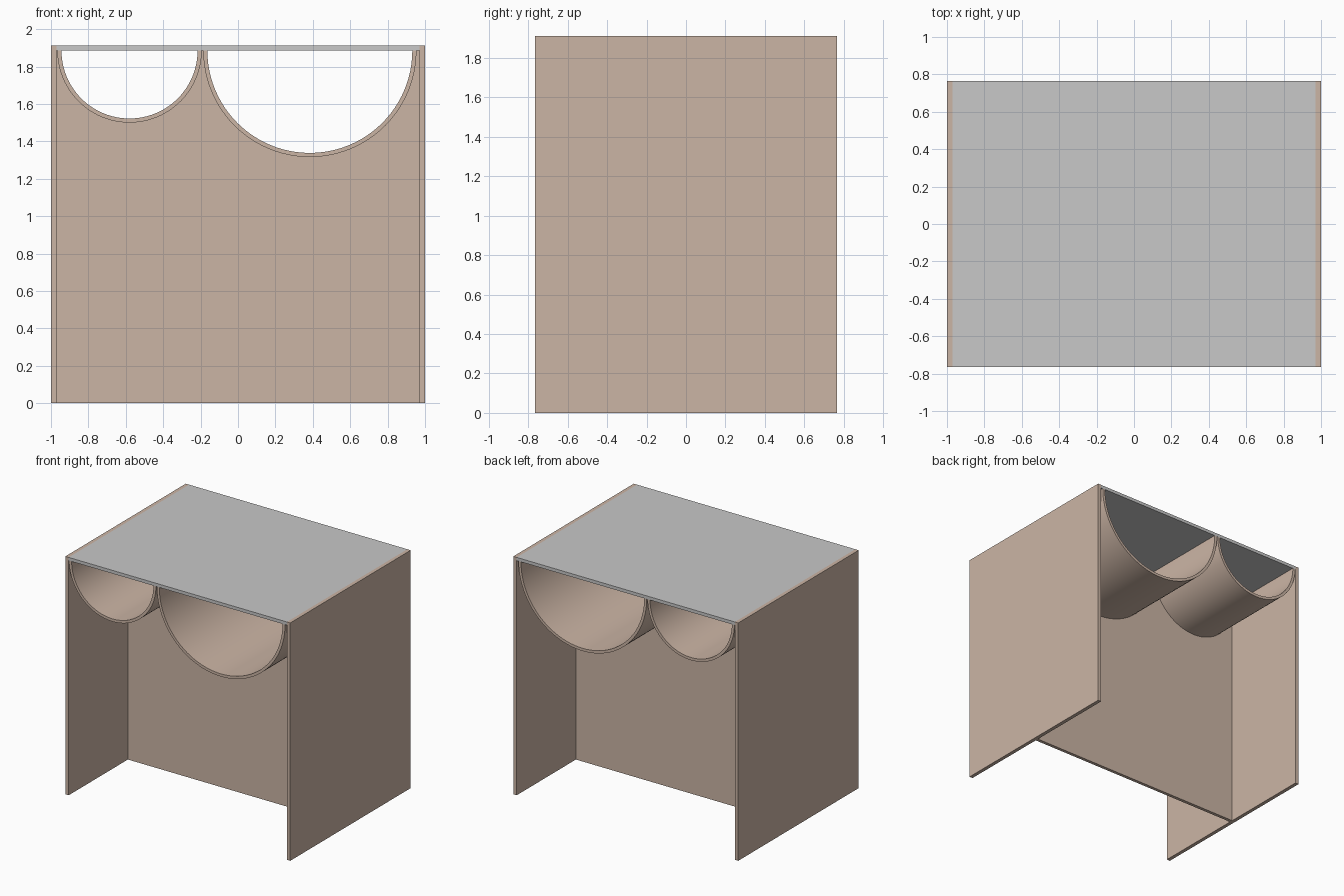
import bpy
import bmesh
from math import cos, sin, pi, radians

cube = bpy.data.objects.get("Cube")
if cube:
    bpy.data.objects.remove(cube)

DEPTH = 0.765      # half depth of the whole piece
HEIGHT = 1.912
INNER = 0.97       # inner face of the side panels
UNDER = 1.886      # underside of the top
WALL = 0.022       # trough thickness
TROUGHS = {"small_trough": (-0.58, 0.386), "large_trough": (0.384, 0.57)}


def material(name, colour):
    mat = bpy.data.materials.new(name)
    mat.use_nodes = True
    mat.diffuse_color = (*colour, 1)
    mat.node_tree.nodes["Principled BSDF"].inputs["Base Color"].default_value = (*colour, 1)
    return mat


wood = material("warm tan wood", (0.60, 0.46, 0.375))
grey = material("light grey", (0.58, 0.58, 0.58))


def extrude_profile(name, profile, y0, y1, mat):
    """Extrude a closed (x, z) outline along y."""
    bm = bmesh.new()
    face = bm.faces.new([bm.verts.new((x, y0, z)) for x, z in profile])
    result = bmesh.ops.extrude_face_region(bm, geom=[face])
    verts = [v for v in result["geom"] if isinstance(v, bmesh.types.BMVert)]
    bmesh.ops.translate(bm, verts=verts, vec=(0, y1 - y0, 0))
    bmesh.ops.recalc_face_normals(bm, faces=bm.faces)
    mesh = bpy.data.meshes.new(name)
    bm.to_mesh(mesh)
    bm.free()
    mesh.materials.append(mat)
    obj = bpy.data.objects.new(name, mesh)
    bpy.context.collection.objects.link(obj)
    return obj


def rectangle(x0, x1, z0, z1):
    return [(x0, z0), (x1, z0), (x1, z1), (x0, z1)]


def lower_arc(cx, radius, steps=48):
    """Half circle hanging below the top, from left to right."""
    angles = [pi + pi * i / steps for i in range(steps + 1)]
    return [(cx + radius * cos(a), UNDER + radius * sin(a)) for a in angles]


# Side panels and top
extrude_profile("right_side_panel", rectangle(-1, -INNER, 0, HEIGHT), -DEPTH, DEPTH, wood)
extrude_profile("left_side_panel", rectangle(INNER, 1, 0, HEIGHT), -DEPTH, DEPTH, wood)
extrude_profile("top_panel", rectangle(-INNER, INNER, UNDER, HEIGHT), -DEPTH, DEPTH, grey)

# Half-round troughs running front to back, open at both ends
for name, (cx, radius) in TROUGHS.items():
    outline = lower_arc(cx, radius) + lower_arc(cx, radius - WALL)[::-1]
    trough = extrude_profile(name, outline, -DEPTH, DEPTH, wood)
    bpy.ops.object.select_all(action="DESELECT")
    trough.select_set(True)
    bpy.context.view_layer.objects.active = trough
    bpy.ops.object.shade_smooth_by_angle(angle=radians(30))

# Centre divider, scooped out along the troughs
outline = [(INNER, UNDER), (INNER, 0), (-INNER, 0), (-INNER, UNDER)]
for cx, radius in TROUGHS.values():
    outline += lower_arc(cx, radius)
extrude_profile("centre_divider", outline, -0.013, 0.013, wood)
